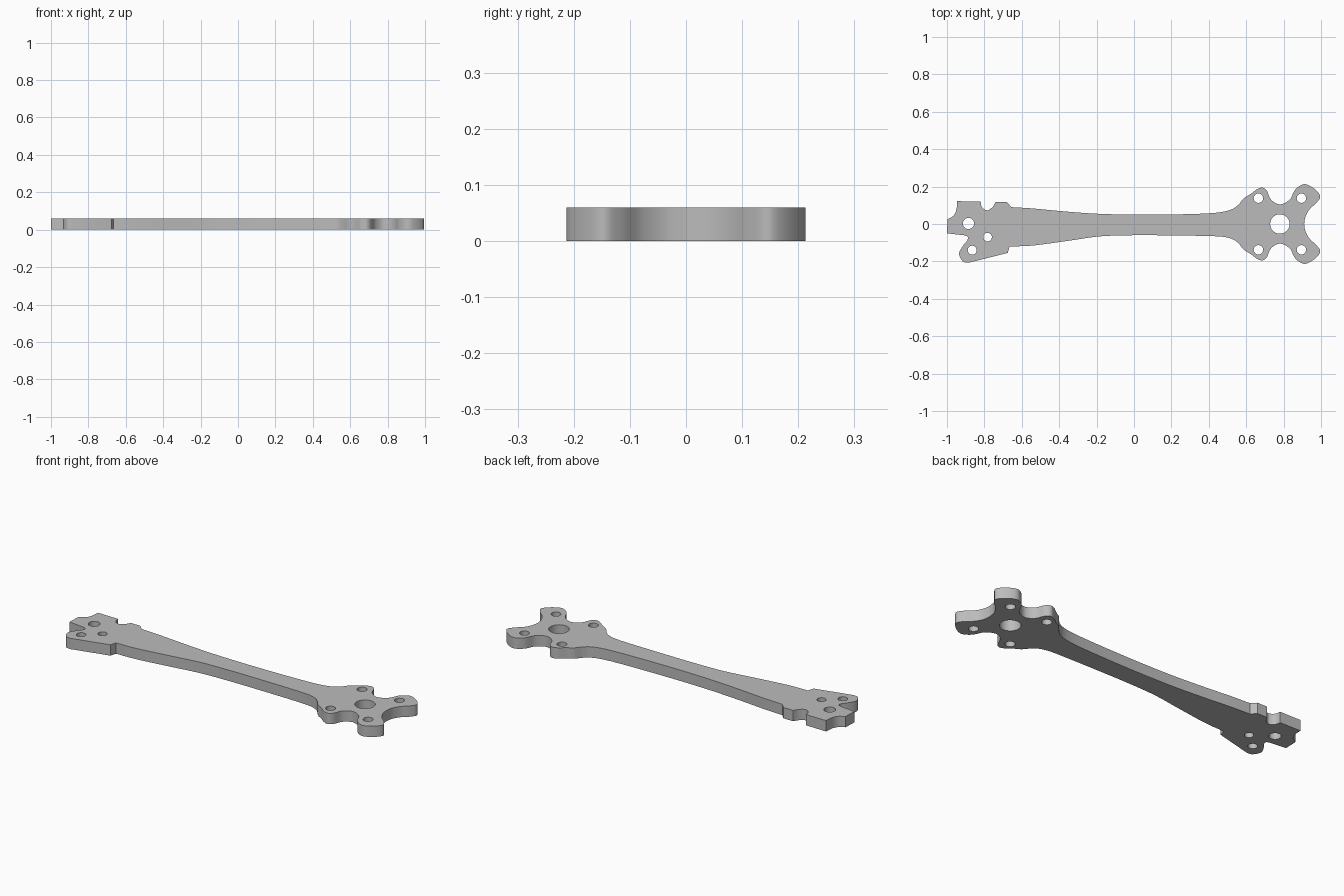
import bpy
import bmesh
import math
from mathutils import Vector

THICKNESS = 0.06

cube = bpy.data.objects.get("Cube")
if cube:
    bpy.data.objects.remove(cube)


def smooth_run(points, steps=6):
    """Catmull-Rom curve through the points of one run; its ends stay sharp."""
    pts = [Vector(p) for p in points]
    if len(pts) < 3:
        return pts
    padded = [2 * pts[0] - pts[1]] + pts + [2 * pts[-1] - pts[-2]]
    result = []
    for a, b, c, d in zip(padded, padded[1:], padded[2:], padded[3:]):
        for i in range(steps):
            t = i / steps
            result.append(0.5 * (2 * b + (c - a) * t
                                 + (2 * a - 5 * b + 4 * c - d) * t ** 2
                                 + (3 * b - a - 3 * c + d) * t ** 3))
    return result + [pts[-1]]


def circle(x, y, radius, sides=32):
    return [Vector((x + radius * math.cos(math.tau * i / sides),
                    y + radius * math.sin(math.tau * i / sides)))
            for i in range(sides)]


def mirrored(run):
    return [(x, -y) for x, y in reversed(run)]


# Hub: two lobes on each side with scooped gaps between them
hub_shoulder = [(0.565, 0.11), (0.59, 0.14), (0.62, 0.158), (0.655, 0.185)]
hub_lobes = [(0.655, 0.185), (0.685, 0.195), (0.71, 0.178), (0.733, 0.13),
             (0.78, 0.105), (0.832, 0.13), (0.863, 0.185), (0.91, 0.213),
             (0.962, 0.19), (0.995, 0.15), (0.977, 0.115), (0.94, 0.08),
             (0.917, 0.04), (0.91, 0)]
hub_side = smooth_run(hub_shoulder)[:-1] + smooth_run(hub_lobes)
hub = hub_side + [Vector(p) for p in mirrored(hub_side[:-1])]

# Beam: slender waist flaring out to both ends
beam_back = [(-0.655, 0.09), (-0.54, 0.083), (-0.38, 0.068), (-0.2, 0.055),
             (0, 0.05), (0.2, 0.051), (0.38, 0.056), (0.48, 0.066),
             (0.535, 0.085), (0.565, 0.11)]
beam_front = [(0.565, -0.11), (0.535, -0.085), (0.48, -0.069), (0.38, -0.064),
              (0.2, -0.061), (0, -0.06), (-0.18, -0.066), (-0.34, -0.088),
              (-0.54, -0.115), (-0.665, -0.12)]

# Mount end: angled foot, slot, square tongue and notched back edge
foot_edge = [(-0.665, -0.12), (-0.675, -0.155), (-0.885, -0.207)]
foot_toe = [(-0.885, -0.207), (-0.915, -0.2), (-0.935, -0.16),
            (-0.917, -0.12), (-0.892, -0.088), (-0.89, -0.068),
            (-0.91, -0.06)]
tongue = [(-0.91, -0.06), (-1, -0.05), (-0.997, 0.025)]
tongue_fillet = [(-0.997, 0.025), (-0.965, 0.045), (-0.95, 0.075),
                 (-0.945, 0.122)]
back_edge = [(-0.945, 0.122), (-0.82, 0.12)]
notch = [(-0.82, 0.12), (-0.813, 0.09), (-0.785, 0.073), (-0.757, 0.09),
         (-0.74, 0.117)]
back_step = [(-0.74, 0.117), (-0.68, 0.117), (-0.655, 0.09)]

outline = smooth_run(beam_back)[:-1] + hub + smooth_run(beam_front)[1:-1]
for run, curved in ((foot_edge, False), (foot_toe, True), (tongue, False),
                    (tongue_fillet, True), (back_edge, False),
                    (notch, True), (back_step, False)):
    outline += (smooth_run(run) if curved else [Vector(p) for p in run])[:-1]

# Holes: hub bore, four hub screws and three mount screws
loops = [outline, circle(0.78, 0, 0.052)]
loops += [circle(x, y, 0.025) for x in (0.665, 0.895) for y in (-0.138, 0.138)]
loops += [circle(-0.885, 0.003, 0.03), circle(-0.783, -0.07, 0.023),
          circle(-0.865, -0.14, 0.024)]

# Fill the profile around the holes and extrude it into a plate
bm = bmesh.new()
edges = []
for loop in loops:
    verts = [bm.verts.new((p.x, p.y, 0)) for p in loop]
    edges += [bm.edges.new((a, b)) for a, b in zip(verts, verts[1:] + verts[:1])]
bmesh.ops.triangle_fill(bm, edges=edges, use_beauty=True, normal=(0, 0, 1))
raised = bmesh.ops.extrude_face_region(bm, geom=bm.faces[:], use_keep_orig=True)
bmesh.ops.translate(bm, vec=(0, 0, THICKNESS),
                    verts=[v for v in raised["geom"]
                           if isinstance(v, bmesh.types.BMVert)])
bmesh.ops.recalc_face_normals(bm, faces=bm.faces[:])

mesh = bpy.data.meshes.new("arm_plate")
bm.to_mesh(mesh)
bm.free()
arm = bpy.data.objects.new("arm_plate", mesh)
bpy.context.collection.objects.link(arm)

# Plain grey finish
grey = bpy.data.materials.new("plain_grey")
grey.use_nodes = True
colour = (0.5, 0.5, 0.5, 1)
grey.diffuse_color = colour
grey.node_tree.nodes["Principled BSDF"].inputs["Base Color"].default_value = colour
mesh.materials.append(grey)

bpy.ops.object.select_all(action="DESELECT")
arm.select_set(True)
bpy.context.view_layer.objects.active = arm
bpy.ops.object.shade_smooth_by_angle(angle=math.radians(30))
